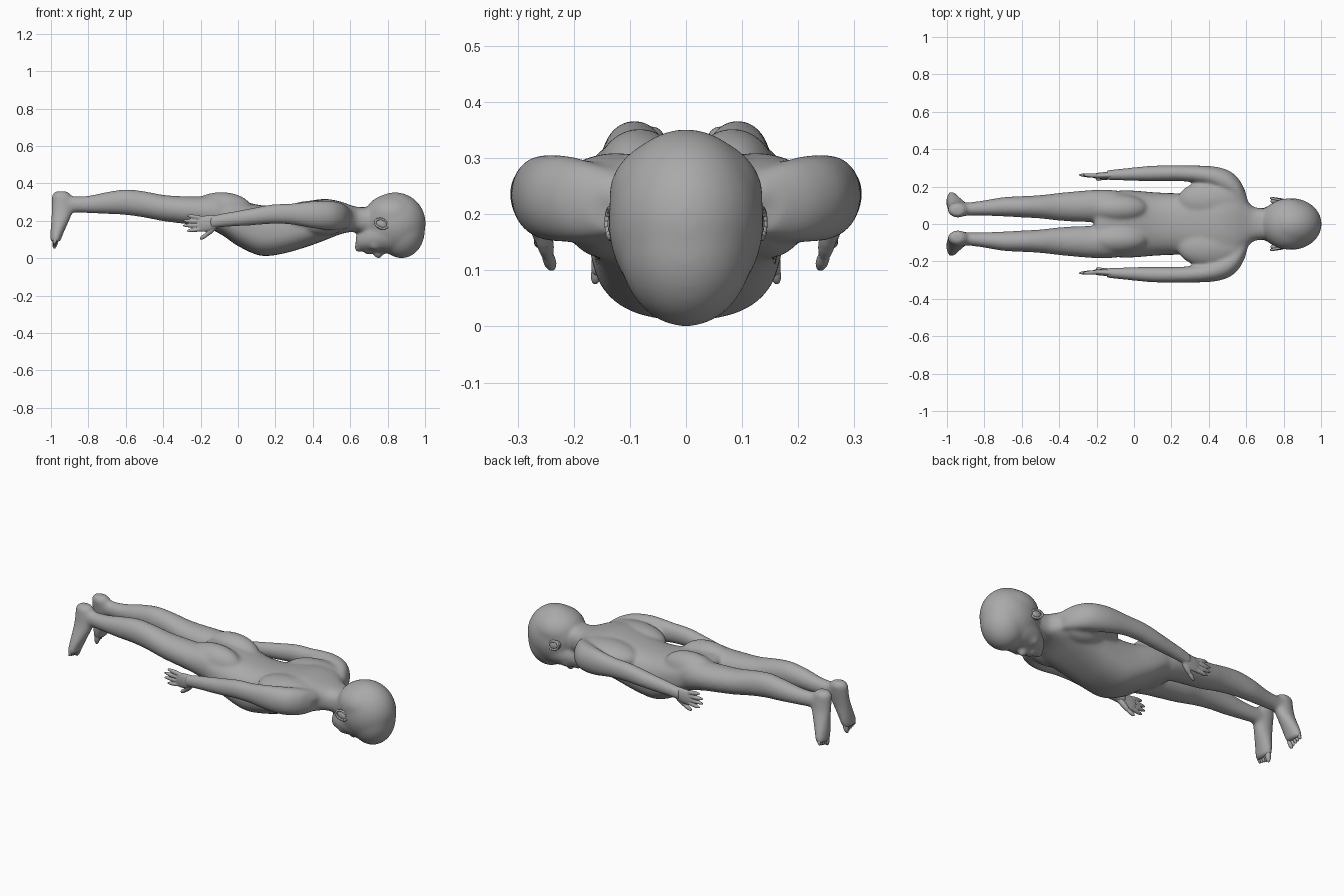
import bpy, bmesh, math
from mathutils import Vector, Matrix

skin = bpy.data.materials.new("plain grey")
skin.diffuse_color = (0.4, 0.4, 0.4, 1)


def finish(bm, name):
    bmesh.ops.recalc_face_normals(bm, faces=bm.faces)
    me = bpy.data.meshes.new(name)
    bm.to_mesh(me)
    bm.free()
    me.materials.append(skin)
    for p in me.polygons:
        p.use_smooth = True
    ob = bpy.data.objects.new(name, me)
    bpy.context.collection.objects.link(ob)
    return ob


def blend(ob, voxel, rounds):
    """Fuse overlapping shapes and soften the joins"""
    mod = ob.modifiers.new("blend", "REMESH")
    mod.mode = "VOXEL"
    mod.voxel_size = voxel
    mod.use_smooth_shade = True
    mod = ob.modifiers.new("soften", "SMOOTH")
    mod.factor = .5
    mod.iterations = rounds


def spline(pts, steps=4):
    """Catmull-Rom through tuples of any length"""
    out = []
    for i in range(len(pts) - 1):
        a, b, c, d = (Vector(pts[max(0, min(len(pts) - 1, i + k))]) for k in (-1, 0, 1, 2))
        for s in range(steps):
            t = s / steps
            out.append(0.5 * (2 * b + (c - a) * t + (2 * a - 5 * b + 4 * c - d) * t * t
                              + (3 * b - a - 3 * c + d) * t ** 3))
    return out + [Vector(pts[-1])]


def loft(bm, stations, axis="x", power=2.0, n=28, side=1, pad=.00018):
    """Skin elliptical rings (x, y, z, r1, r2) standing across x or z; pad offsets softening"""
    rings = []
    for x, y, z, r1, r2 in spline(stations):
        ring = []
        r1, r2 = (max(r, .012) + pad / max(r, .02) for r in (r1, r2))
        for k in range(n):
            a = math.tau * k / n
            c, s = (math.copysign(abs(f) ** (2 / power), f) for f in (math.cos(a), math.sin(a)))
            p = (x, y + r1 * c, z + r2 * s) if axis == "x" else (x + r2 * s, y + r1 * c, z)
            ring.append(bm.verts.new((p[0], p[1] * side, p[2])))
        rings.append(ring)
    for a, b in zip(rings, rings[1:]):
        for k in range(n):
            bm.faces.new((a[k], a[(k + 1) % n], b[(k + 1) % n], b[k]))
    bm.faces.new(rings[0][::-1])
    bm.faces.new(rings[-1])


def blob(bm, loc, size, pitch=0):
    m = Matrix.Translation(loc) @ Matrix.Rotation(pitch, 4, "Y") @ Matrix.Diagonal((*size, 1))
    bmesh.ops.create_uvsphere(bm, u_segments=28, v_segments=18, radius=1, matrix=m)


def digit(bm, a, b, r):
    """Rounded finger or toe from a to b"""
    a, b = Vector(a), Vector(b)
    d = b - a
    m = (Matrix.Translation((a + b) / 2) @ d.to_track_quat("Z", "Y").to_matrix().to_4x4()
         @ Matrix.Diagonal((r, r, d.length / 2 + r, 1)))
    bmesh.ops.create_uvsphere(bm, u_segments=10, v_segments=8, radius=1, matrix=m)


body = bmesh.new()

# torso, hips to neck
loft(body, [(-.21, 0, .25, .12, .05), (-.17, 0, .245, .16, .075), (-.08, 0, .222, .178, .10),
            (0, 0, .188, .178, .122), (.12, 0, .148, .168, .134), (.24, 0, .153, .164, .128),
            (.36, 0, .18, .170, .121), (.46, 0, .205, .186, .110), (.54, 0, .215, .185, .088),
            (.60, 0, .212, .13, .07), (.64, 0, .205, .09, .066), (.70, 0, .20, .082, .07),
            (.77, 0, .20, .08, .07)], power=2.5)

# skull with full crown and nape, face and jaw
blob(body, (.84, 0, .187), (.164, .139, .165))
blob(body, (.825, 0, .232), (.145, .138, .112))
blob(body, (.78, 0, .205), (.106, .122, .122))
blob(body, (.875, 0, .15), (.125, .122, .151))
loft(body, [(.63, 0, .085, .02, .02), (.643, 0, .09, .045, .043), (.69, 0, .105, .082, .068),
            (.75, 0, .12, .108, .088), (.82, 0, .13, .118, .105), (.88, 0, .14, .10, .10)])
blob(body, (.75, 0, .026), (.028, .024, .03))
blob(body, (.695, 0, .04), (.024, .038, .021))
blob(body, (.645, 0, .056), (.023, .03, .025))

for s in (-1, 1):
    # upper back, chest, cheek and seat
    blob(body, (.42, s * .125, .235), (.19, .11, .074))
    blob(body, (.46, s * .14, .19), (.12, .075, .07))
    blob(body, (.735, s * .055, .075), (.04, .038, .035))
    blob(body, (-.09, s * .083, .262), (.165, .08, .091))
    # leg
    loft(body, [(0, .09, .22, .06, .06), (-.1, .093, .24, .085, .092), (-.2, .096, .25, .085, .077),
                (-.3, .094, .258, .080, .071), (-.4, .092, .268, .072, .068),
                (-.5, .092, .287, .060, .068), (-.6, .092, .299, .054, .066),
                (-.7, .092, .295, .048, .056), (-.8, .085, .287, .037, .043),
                (-.88, .08, .287, .031, .038), (-.94, .078, .287, .030, .037)], side=s)
    # foot, heel up and toes down
    loft(body, [(-.945, .072, .357, .014, .026), (-.943, .074, .338, .034, .048),
                (-.937, .078, .30, .036, .056), (-.940, .086, .25, .036, .054),
                (-.951, .098, .20, .041, .045), (-.964, .110, .15, .049, .033),
                (-.973, .119, .11, .052, .023), (-.977, .124, .085, .046, .017)],
         axis="z", side=s)
    # arm with shoulder, down to the wrist
    loft(body, [(.597, .12, .215, .05, .046), (.565, .17, .222, .062, .065),
                (.515, .213, .227, .066, .075), (.45, .243, .23, .058, .075),
                (.38, .261, .233, .047, .068), (.28, .27, .236, .039, .053),
                (.18, .272, .235, .038, .049), (.08, .27, .222, .036, .043),
                (-.02, .266, .21, .029, .036), (-.10, .263, .20, .022, .031),
                (-.15, .261, .190, .017, .028)], side=s)

blend(finish(body, "body"), .007, 30)

for s, label in ((-1, "right"), (1, "left")):
    # hand: palm with fingers fanned downward, thumb lowest
    bm = bmesh.new()
    loft(bm, [(-.07, .264, .203, .021, .030), (-.11, .262, .197, .020, .034),
              (-.15, .26, .188, .018, .041), (-.19, .258, .183, .016, .043),
              (-.215, .257, .182, .012, .038)], side=s, pad=0)
    for z0, x1, z1 in ((.212, -.264, .226), (.194, -.285, .20), (.175, -.285, .174),
                       (.157, -.264, .147)):
        digit(bm, (-.18, s * .257, z0), (x1, s * .262, z1), .012)
    digit(bm, (-.115, s * .257, .178), (-.165, s * .247, .128), .016)
    digit(bm, (-.165, s * .247, .128), (-.195, s * .24, .107), .012)
    blend(finish(bm, label + "_hand"), .0035, 4)

    # toes, largest on the inner side
    bm = bmesh.new()
    for i in range(5):
        y = .086 + i * .0175
        digit(bm, (-.973, s * y, .11), (-.981, s * (y + .005), .065 + i * .005),
              .015 if i == 0 else .0105)
    finish(bm, label + "_toes")

    # ear: flattened shell with a raised rim
    bm = bmesh.new()
    blob(bm, (.765, s * .122, .183), (.036, .018, .027), .4)
    tilt = Matrix.Translation((.767, s * .133, .184)) @ Matrix.Rotation(.4, 4, "Y")
    rim = [tilt @ Vector((.035 * math.cos(a), s * .006 * math.cos(a + 2.6), .024 * math.sin(a)))
           for a in (math.tau * k / 14 for k in range(14))]
    for k in range(14):
        digit(bm, rim[k], rim[(k + 1) % 14], .007)
    finish(bm, label + "_ear")
